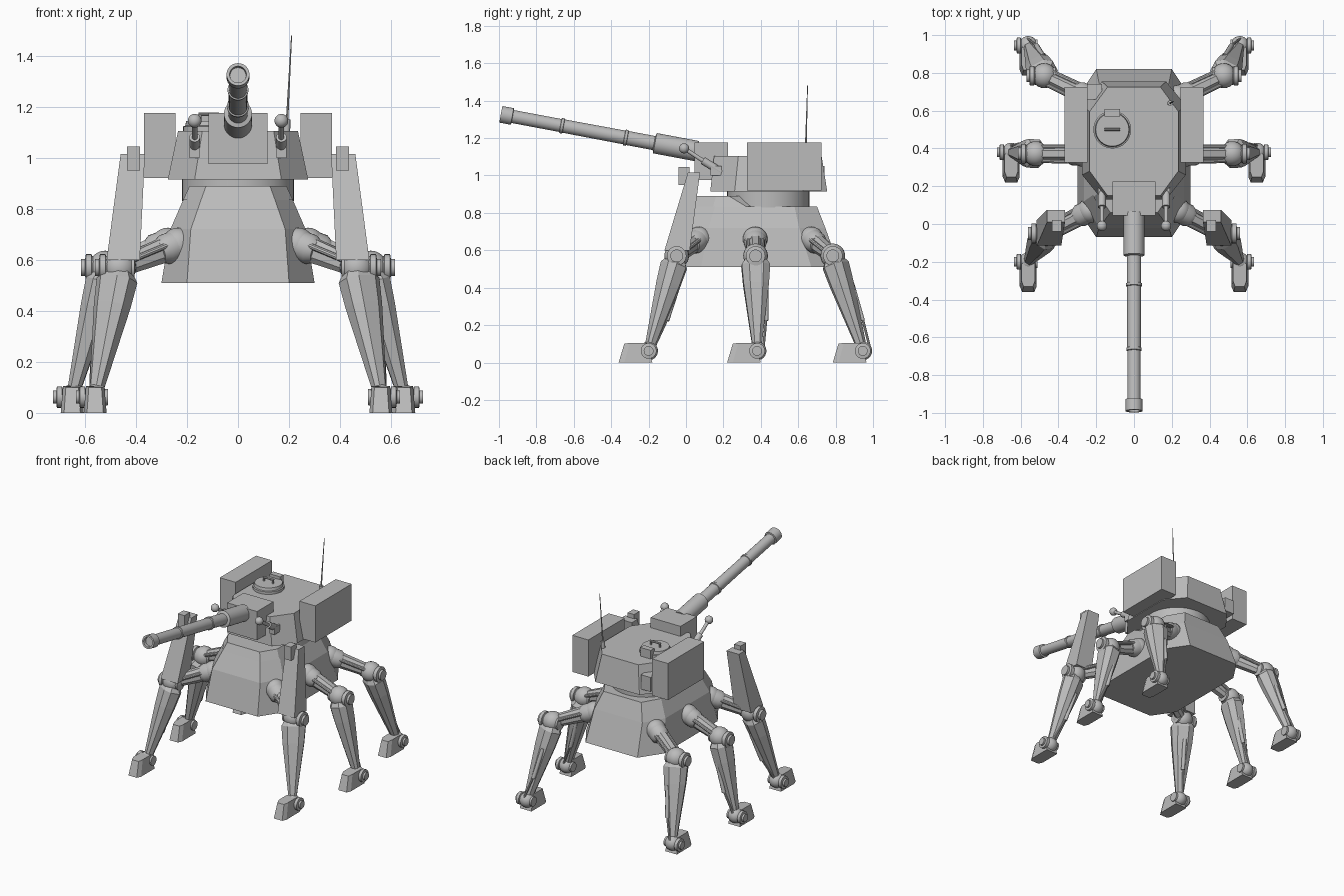
import bpy, bmesh, math
from mathutils import Vector

cube = bpy.data.objects.get("Cube")
if cube:
    bpy.data.objects.remove(cube, do_unlink=True)

grey = bpy.data.materials.new("plain_grey")
grey.use_nodes = True
grey.diffuse_color = (0.5, 0.5, 0.5, 1)
grey.node_tree.nodes["Principled BSDF"].inputs["Base Color"].default_value = (0.5, 0.5, 0.5, 1)


def finish(name, bm, smooth=False):
    bmesh.ops.recalc_face_normals(bm, faces=bm.faces)
    mesh = bpy.data.meshes.new(name)
    bm.to_mesh(mesh)
    bm.free()
    mesh.materials.append(grey)
    ob = bpy.data.objects.new(name, mesh)
    bpy.context.collection.objects.link(ob)
    if smooth:
        bpy.ops.object.select_all(action='DESELECT')
        ob.select_set(True)
        bpy.context.view_layer.objects.active = ob
        bpy.ops.object.shade_smooth_by_angle(angle=math.radians(35))
    return ob


def skin(name, rings, smooth=False):
    """Closed solid through a list of equal-length rings."""
    bm = bmesh.new()
    loops = [[bm.verts.new(p) for p in ring] for ring in rings]
    n = len(loops[0])
    for a, b in zip(loops, loops[1:]):
        for i in range(n):
            j = (i + 1) % n
            bm.faces.new((a[i], a[j], b[j], b[i]))
    bm.faces.new(loops[0])
    bm.faces.new(loops[-1])
    return finish(name, bm, smooth)


def frame(p, q):
    """Axis from p to q, a level side vector and the remaining normal."""
    axis = (q - p).normalized()
    side = axis.cross(Vector((0, 0, 1)))
    side = side.normalized() if side.length > 1e-4 else Vector((1, 0, 0))
    return axis, side, side.cross(axis)


def lathe(name, p, q, profile, sides=24):
    """Turned part: profile holds (distance fraction, radius)."""
    p, q = Vector(p), Vector(q)
    _, u, v = frame(p, q)
    turn = [math.tau * i / sides for i in range(sides)]
    return skin(name, [[p.lerp(q, t) + r * (u * math.cos(a) + v * math.sin(a)) for a in turn]
                       for t, r in profile], True)


def rod(name, p, q, r, sides=16):
    return lathe(name, p, q, [(0, r), (1, r)], sides)


def beam(name, p, q, sections):
    """Chamfered beam: sections hold (fraction, half width, half depth)."""
    p, q = Vector(p), Vector(q)
    _, u, v = frame(p, q)
    corner = [(1, .5), (.5, 1), (-.5, 1), (-1, .5), (-1, -.5), (-.5, -1), (.5, -1), (1, -.5)]
    return skin(name, [[p.lerp(q, t) + u * (w * a) + v * (d * b) for a, b in corner]
                       for t, w, d in sections])


def rect(x0, x1, y0, y1, z):
    return [(x0, y0, z), (x1, y0, z), (x1, y1, z), (x0, y1, z)]


def box(name, x0, x1, y0, y1, z0, z1):
    return skin(name, [rect(x0, x1, y0, y1, z0), rect(x0, x1, y0, y1, z1)])


def ball(name, c, r):
    bm = bmesh.new()
    bmesh.ops.create_uvsphere(bm, u_segments=24, v_segments=14, radius=r)
    bmesh.ops.translate(bm, vec=Vector(c), verts=bm.verts)
    return finish(name, bm, True)


def octagon(x, inner, y0, y1, cut, z):
    half = [(inner, y0, z), (x, y0 + cut, z), (x, y1 - cut, z), (inner, y1, z)]
    return half + [(-a, b, c) for a, b, c in reversed(half)]


# Hull, raised front deck, turret ring and turret
skin("hull", [octagon(.30, .20, -.07, .82, .15, .51), octagon(.265, .185, -.02, .745, .14, .72),
              octagon(.215, .145, .035, .70, .12, .835)])
skin("front_deck", [octagon(.215, .145, .035, .43, .11, .835), octagon(.19, .125, .06, .33, .10, .89)])
lathe("turret_ring", (0, .44, .83), (0, .44, .93), [(0, .22), (1, .22)], 40)
skin("turret", [octagon(.275, .17, .13, .755, .13, .915), octagon(.235, .14, .15, .725, .13, 1.105)])
for x in (-1, 1):
    box("side_pod", *sorted((x * .245, x * .368)), .325, .725, .92, 1.175)
box("rear_stowage_box", -.245, -.17, .66, .74, .95, 1.05)

# Hatch with hinge and handle
lathe("hatch", (-.115, .5, 1.09), (-.115, .5, 1.145), [(0, .1), (.6, .1), (.65, .092), (1, .088)], 32)
box("hatch_hinge", -.155, -.075, .57, .61, 1.1, 1.165)
rod("hatch_handle", (-.155, .5, 1.17), (-.075, .5, 1.17), .007, 10)
for x in (-.15, -.08):
    rod("handle_post", (x, .5, 1.14), (x, .5, 1.17), .006, 8)

# Antenna
rod("antenna_base", (.19, .64, 1.09), (.192, .64, 1.15), .014)
lathe("antenna", (.192, .64, 1.14), (.21, .65, 1.48), [(0, .005), (1, .002)], 8)

# Gun mantlet and barrel
box("gun_mantlet", -.115, .115, .045, .225, .975, 1.175)
lathe("gun_barrel", (0, .06, 1.13), (0, -.99, 1.327),
      [(0, .055), (.215, .055), (.22, .038), (.355, .038), (.357, .043), (.37, .043), (.372, .037),
       (.68, .036), (.682, .041), (.695, .041), (.697, .035), (.94, .035), (.942, .045),
       (1, .045), (1, .033), (.98, .031)], 28)

# Sensor arms beside the gun
for x in (-.17, .17):
    ball("sensor_ball", (x, -.01, 1.145), .027)
    rod("sensor_rod", (x, -.01, 1.145), (x, .12, 1.06), .011)
    rod("sensor_mount", (x, .09, 1.08), (x, .19, 1.018), .021)
    box("sensor_bracket", x - .02, x + .02, .13, .19, 1.0, 1.05)


def leg(s, hip, knee, ankle):
    hip, knee, ankle = (Vector((s * a, b, c)) for a, b, c in (hip, knee, ankle))
    out = Vector((s, 0, 0))
    # Hip and thigh with side rails
    ball("hip_ball", hip, .066)
    _, side, up = frame(hip, knee)
    lathe("hip_collar", hip, hip.lerp(knee, .32), [(0, .06), (.7, .06), (1, .045)])
    beam("thigh", hip, knee, [(.1, .035, .05), (.9, .032, .038)])
    for k in (-1, 1):
        rod("thigh_rail", hip.lerp(knee, .15) + side * k * .04 + up * .02,
            knee + side * k * .036 + up * .015, .012, 10)
    # Knee joint with stepped cap
    ball("knee_ball", knee, .066)
    lathe("knee_cap", knee - out * .06, knee + out * .095,
          [(0, .045), (.72, .045), (.74, .052), (.88, .052), (.9, .034), (1, .034)])
    # Shin and rear piston
    beam("shin", knee, ankle, [(.02, .05, .04), (.1, .076, .062), (.3, .068, .056), (.93, .026, .026)])
    back = Vector((-s * .02, .055, 0))
    rod("shin_piston", knee.lerp(ankle, .3) + back, knee.lerp(ankle, .68) + back * .9, .013, 12)
    rod("piston_rod", knee.lerp(ankle, .6) + back, ankle + Vector((0, .035, .03)), .007, 10)
    # Ankle and tapered foot
    ball("ankle_ball", ankle, .05)
    lathe("ankle_cap", ankle - out * .05, ankle + out * .075,
          [(0, .032), (.7, .034), (.72, .042), (.88, .042), (.9, .026), (1, .026)])
    x, y = ankle.x, ankle.y
    skin("foot", [[(x - .032, y - .16, 0), (x + .032, y - .16, 0), (x + .045, y - .13, 0),
                   (x + .045, y + .02, 0), (x - .045, y + .02, 0), (x - .045, y - .13, 0)],
                  [(x - .025, y - .13, .1), (x + .025, y - .13, .1), (x + .036, y - .10, .105),
                   (x + .036, y - .01, .105), (x - .036, y - .01, .105), (x - .036, y - .10, .105)]])


for s in (-1, 1):
    leg(s, (.235, .07, .66), (.465, -.05, .57), (.56, -.2, .062))
    leg(s, (.275, .37, .66), (.52, .372, .57), (.65, .38, .062))
    leg(s, (.235, .67, .66), (.475, .785, .57), (.56, .945, .062))
    # Tall shield on the front leg with a sight block
    skin("leg_shield", [rect(*sorted((s * .385, s * .515)), -.115, .02, .6),
                        rect(*sorted((s * .365, s * .46)), .01, .075, 1.015)])
    box("shield_block", *sorted((s * .385, s * .435)), -.04, .02, .95, 1.045)
